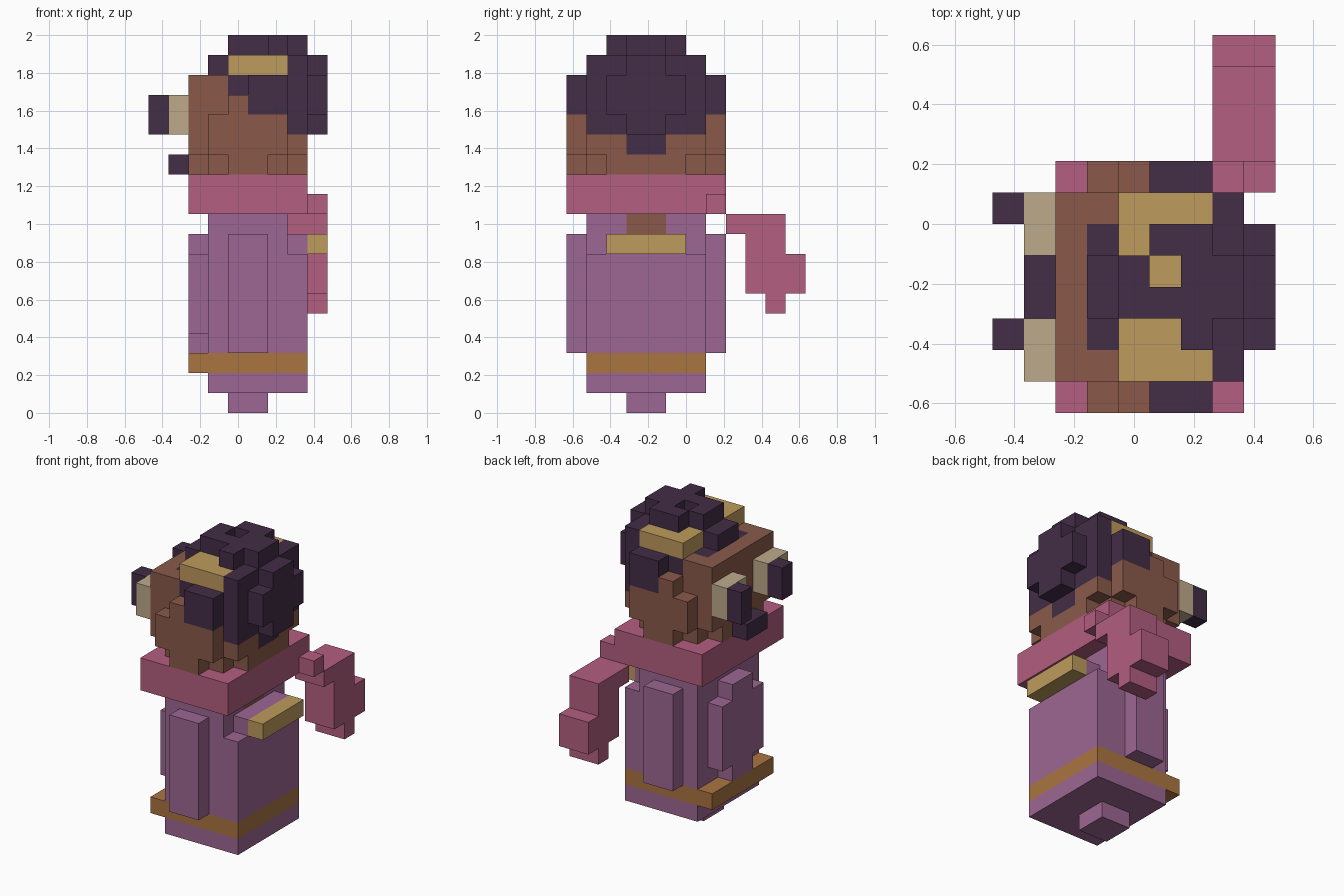
import bpy
import bmesh
import math
from mathutils import Vector

cube = bpy.data.objects.get("Cube")
if cube:
    bpy.data.objects.remove(cube, do_unlink=True)

U = 2 / 19                      # size of one block
OFFSET = Vector((4.5, 6, 0))    # block coordinates of the model's centre
used = set()                    # blocks already owned by an earlier part


def make_material(name, hex_colour):
    srgb = [int(hex_colour[i:i + 2], 16) / 255 for i in (0, 2, 4)]
    col = [c / 12.92 if c <= 0.04045 else ((c + 0.055) / 1.055) ** 2.4 for c in srgb] + [1]
    mat = bpy.data.materials.new(name)
    mat.use_nodes = True
    mat.diffuse_color = col
    bsdf = mat.node_tree.nodes["Principled BSDF"]
    bsdf.inputs["Base Color"].default_value = col
    bsdf.inputs["Roughness"].default_value = 0.9
    return mat


PURPLE = make_material("robe purple", "9D6793")
BROWN = make_material("belt brown", "AA7540")
PINK = make_material("scarf pink", "B35E80")
SKIN = make_material("skin brown", "8A5A4A")
DARK = make_material("dark plum", "432D47")
GOLD = make_material("gold", "BE9B5C")
CREAM = make_material("eye cream", "BDAA8B")


def blocks(name, mat, *boxes):
    """Join block boxes (x0, y0, z0, x1, y1, z1) into one outer shell."""
    cells = {(x, y, z) for a, b, c, d, e, f in boxes
             for x in range(a, d) for y in range(b, e) for z in range(c, f)} - used
    used.update(cells)
    bm = bmesh.new()
    verts = {}

    def vert(p):
        key = tuple(round(2 * v) for v in p)
        if key not in verts:
            verts[key] = bm.verts.new((p - OFFSET) * U)
        return verts[key]

    for cell in sorted(cells):
        centre = Vector(cell) + Vector((0.5, 0.5, 0.5))
        for axis in range(3):
            for sign in (-1, 1):
                n = Vector((0, 0, 0))
                n[axis] = sign
                if tuple(int(cell[i] + n[i]) for i in range(3)) in cells:
                    continue
                s = Vector((0, 0, 0))
                s[(axis + 1) % 3] = 1
                t = n.cross(s)
                bm.faces.new([vert(centre + (n + s * i + t * j) / 2)
                              for i, j in ((-1, -1), (1, -1), (1, 1), (-1, 1))])
    # Merge flat neighbouring faces
    bmesh.ops.dissolve_limit(bm, angle_limit=math.radians(1),
                             verts=bm.verts[:], edges=bm.edges[:])
    mesh = bpy.data.meshes.new(name)
    bm.to_mesh(mesh)
    bm.free()
    mesh.materials.append(mat)
    obj = bpy.data.objects.new(name, mesh)
    bpy.context.collection.objects.link(obj)
    return obj


# Body
blocks("foot_peg", PURPLE, (4, 3, 0, 6, 5, 1))
blocks("belt", BROWN, (2, 1, 2, 8, 7, 3))
blocks("neck", SKIN, (6, 3, 9, 7, 5, 10))
blocks("robe", PURPLE,
       (3, 1, 1, 8, 7, 2), (3, 1, 3, 8, 7, 8),
       (3, 1, 8, 7, 7, 10), (7, 2, 8, 8, 6, 9))
blocks("chest_panel", PURPLE, (2, 3, 3, 3, 5, 9), (2, 2, 4, 3, 6, 8))
for side, y in (("right", 0), ("left", 7)):
    blocks(side + "_arm", PURPLE, (4, y, 3, 6, y + 1, 9))
blocks("back_bar", GOLD, (8, 2, 8, 9, 6, 9))

# Scarf with a hanging tail
blocks("scarf", PINK, (2, 0, 10, 8, 8, 12), (8, 7, 10, 9, 8, 11))
blocks("scarf_tail", PINK,
       (7, 8, 9, 9, 11, 10), (7, 9, 6, 9, 11, 9),
       (7, 11, 6, 9, 12, 8), (7, 10, 5, 9, 11, 6))

# Hair and headband
blocks("headband", GOLD, (4, 1, 17, 7, 7, 18))
blocks("hair", DARK,
       (5, 0, 15, 7, 8, 17), (4, 1, 16, 7, 7, 17),         # sides and crown
       (3, 2, 16, 4, 6, 17), (3, 3, 17, 4, 5, 18),         # fringe
       (7, 1, 14, 8, 7, 18), (7, 3, 13, 8, 5, 14),         # back
       (8, 2, 15, 9, 6, 17), (8, 3, 14, 9, 5, 18))         # bun
blocks("top_curls", DARK,
       (6, 2, 18, 7, 6, 19), (5, 5, 18, 6, 6, 19), (4, 3, 18, 8, 4, 19),
       (4, 4, 18, 5, 5, 19), (7, 4, 18, 8, 5, 19))

# Head, with rounded jaw and cheeks
blocks("head", SKIN,
       (2, 1, 13, 7, 7, 16), (2, 1, 16, 4, 7, 17), (7, 1, 13, 8, 7, 14),
       (2, 2, 12, 8, 6, 13), (3, 1, 12, 7, 7, 13), (4, 0, 12, 6, 8, 13),
       (3, 0, 13, 7, 8, 15), (4, 0, 15, 5, 8, 16))

# Eyes and mouth
for side, y in (("right", 1), ("left", 5)):
    blocks(side + "_eye", CREAM, (1, y, 14, 2, y + 2, 16))
    blocks(side + "_pupil", DARK, (0, y + 1, 14, 1, y + 2, 16))
blocks("mouth", DARK, (1, 3, 12, 2, 5, 13))
